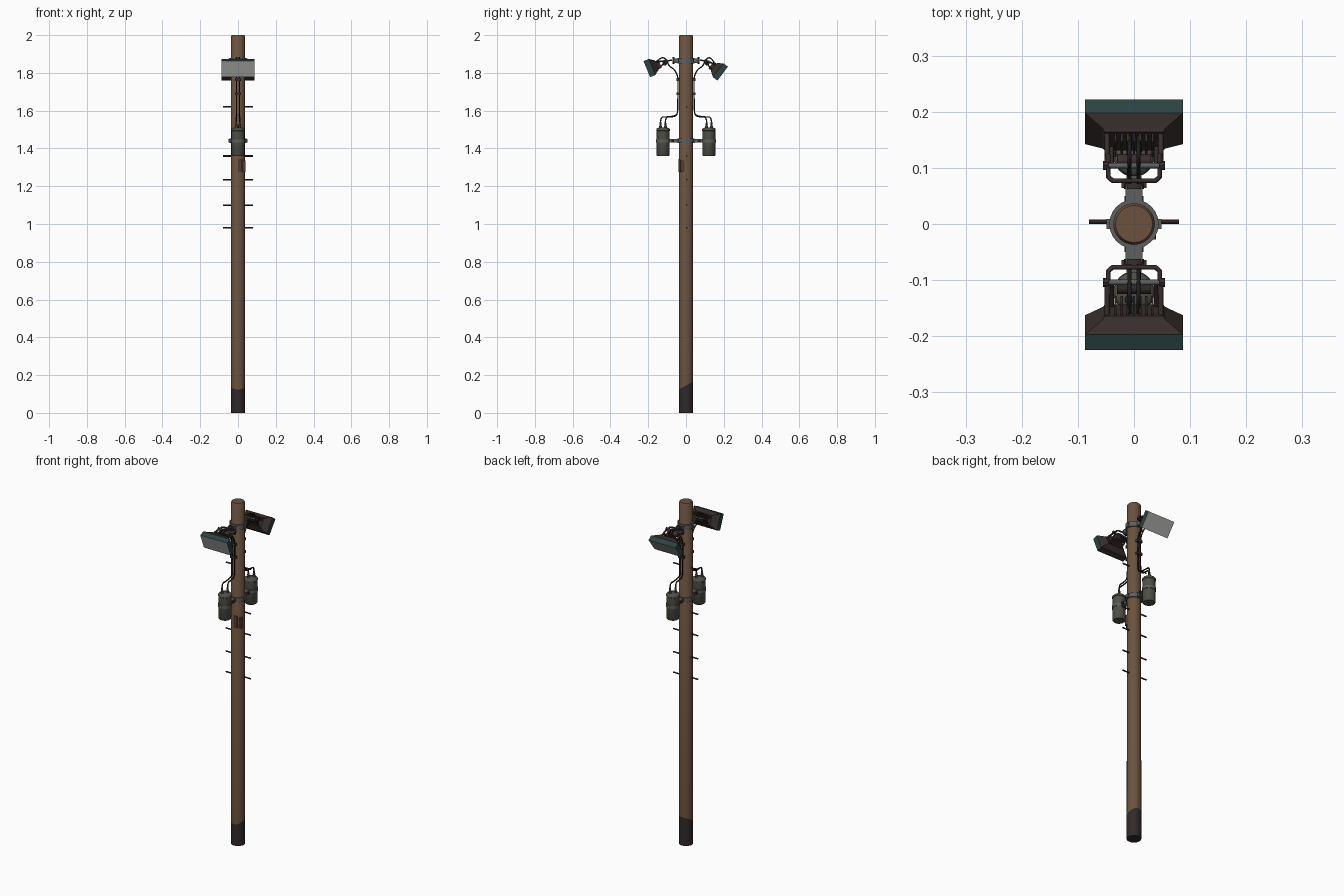
import bpy, bmesh, math
from mathutils import Matrix, Vector

if "Cube" in bpy.data.objects:
    bpy.data.objects.remove(bpy.data.objects["Cube"])


def material(name, rgb):
    m = bpy.data.materials.new(name)
    m.diffuse_color = (*rgb, 1)
    m.use_nodes = True
    m.node_tree.nodes["Principled BSDF"].inputs["Base Color"].default_value = m.diffuse_color
    return m


WOOD = material("brown wood", (0.15, 0.085, 0.048))
TAR = material("tarred base", (0.03, 0.023, 0.022))
TEAL = material("faded teal paint", (0.025, 0.055, 0.055))
RUST = material("dark rusty metal", (0.04, 0.028, 0.026))
GLASS = material("pale lamp glass", (0.42, 0.43, 0.41))
CAN = material("olive grey can", (0.082, 0.08, 0.062))
STEEL = material("grey steel", (0.11, 0.115, 0.115))
RUBBER = material("black rubber", (0.014, 0.013, 0.013))
BARK = material("worn wood", (0.08, 0.045, 0.028))

I = Matrix.Identity(4)


def finish(name, bm, mats, M=I, smooth=False):
    bm.transform(M)
    bmesh.ops.recalc_face_normals(bm, faces=bm.faces)
    me = bpy.data.meshes.new(name)
    bm.to_mesh(me)
    bm.free()
    for m in mats:
        me.materials.append(m)
    ob = bpy.data.objects.new(name, me)
    bpy.context.collection.objects.link(ob)
    if smooth:
        bpy.ops.object.select_all(action='DESELECT')
        bpy.context.view_layer.objects.active = ob
        ob.select_set(True)
        bpy.ops.object.shade_smooth_by_angle(angle=math.radians(40))
    return ob


def box(name, size, loc, mat, M=I):
    bm = bmesh.new()
    bmesh.ops.create_cube(bm, size=1, matrix=Matrix.Translation(loc) @ Matrix.Diagonal((*size, 1)))
    return finish(name, bm, [mat], M)


def rod(name, p0, p1, r, mat, M=I, n=10):
    p0, p1 = Vector(p0), Vector(p1)
    d = p1 - p0
    T = Matrix.Translation((p0 + p1) / 2) @ d.to_track_quat('Z', 'Y').to_matrix().to_4x4()
    bm = bmesh.new()
    bmesh.ops.create_cone(bm, cap_ends=True, segments=n, radius1=r, radius2=r, depth=d.length, matrix=T)
    return finish(name, bm, [mat], M, True)


def lathe(name, profile, mats, M=I, n=24, pick=None):
    """Revolve (radius, z) points and close both ends."""
    bm = bmesh.new()
    rings = [[bm.verts.new((r * math.cos(2 * math.pi * k / n), r * math.sin(2 * math.pi * k / n), z))
              for k in range(n)] for r, z in profile]
    for a, b in zip(rings, rings[1:]):
        for k in range(n):
            bm.faces.new((a[k], a[(k + 1) % n], b[(k + 1) % n], b[k]))
    bm.faces.new(rings[0])
    bm.faces.new(rings[-1])
    if pick:
        pick(bm)
    return finish(name, bm, mats, M, True)


def hoop(name, r0, r1, z0, z1, mat, M=I):
    """Hollow band."""
    bm = bmesh.new()
    n = 24
    sec = [(r0, z0), (r1, z0), (r1, z1), (r0, z1)]
    rings = [[bm.verts.new((r * math.cos(2 * math.pi * k / n), r * math.sin(2 * math.pi * k / n), z))
              for r, z in sec] for k in range(n)]
    for k in range(n):
        a, b = rings[k], rings[(k + 1) % n]
        for j in range(4):
            bm.faces.new((a[j], a[(j + 1) % 4], b[(j + 1) % 4], b[j]))
    return finish(name, bm, [mat], M, True)


def tube(name, pts, r, mat, M=I, curved=True):
    cu = bpy.data.curves.new(name, 'CURVE')
    cu.dimensions = '3D'
    cu.bevel_depth, cu.bevel_resolution, cu.resolution_u = r, 1, 6
    cu.use_fill_caps = True
    sp = cu.splines.new('NURBS' if curved else 'POLY')
    sp.points.add(len(pts) - 1)
    for p, c in zip(sp.points, pts):
        p.co = (*c, 1)
    if curved:
        sp.order_u, sp.use_endpoint_u = 3, True
    cu.materials.append(mat)
    ob = bpy.data.objects.new(name, cu)
    ob.matrix_world = M
    bpy.context.collection.objects.link(ob)
    return ob


# Wooden pole with a slanted tar line near the ground
def tar_line(bm):
    no = Vector((0, -0.55, 1)).normalized()
    co = Vector((0, 0, 0.145))
    bmesh.ops.bisect_plane(bm, geom=bm.verts[:] + bm.edges[:] + bm.faces[:], plane_co=co, plane_no=no)
    for f in bm.faces:
        f.material_index = int((f.calc_center_median() - co).dot(no) < 0)


lathe("pole", [(0.038, 0), (0.037, 1.994), (0.033, 2.0)], [WOOD, TAR], pick=tar_line)

# Worn patches and climbing steps
box("worn_patch", (0.014, 0.02, 0.06), (0.032, -0.018, 1.305), BARK)
box("worn_patch", (0.02, 0.01, 0.07), (0.01, -0.035, 1.31), BARK)
for z in (0.98, 1.10, 1.235, 1.36, 1.62):
    rod("climbing_step", (-0.08, 0.004, z), (0.08, 0.004, z), 0.004, RUST, n=8)

# Pole bands for the lamps and the transformers
for z, h in ((1.865, 0.014), (1.44, 0.012)):
    hoop("pole_band", 0.035, 0.044, z - h, z + h, STEEL)
    for s in (-1, 1):
        box("band_ear", (0.012, 0.018, h * 1.6), (s * 0.043, 0, z), STEEL)


def lamp_body(M):
    # Tapered housing: teal shell with rusty back and underside
    secs = [(-0.000, 0.087, 0.046), (0.030, 0.087, 0.046), (0.052, 0.056, 0.030), (0.058, 0.052, 0.027)]
    bm = bmesh.new()
    rings = [[bm.verts.new((sx * w, y, sz * h)) for sx, sz in ((-1, -1), (1, -1), (1, 1), (-1, 1))]
             for y, w, h in secs]
    for i, (a, b) in enumerate(zip(rings, rings[1:])):
        for j in range(4):
            f = bm.faces.new((a[j], a[(j + 1) % 4], b[(j + 1) % 4], b[j]))
            f.material_index = int(i > 0 or j == 0)
    front = bm.faces.new(rings[0])
    bm.faces.new(rings[-1]).material_index = 1
    bmesh.ops.inset_region(bm, faces=[front], thickness=0.008, depth=-0.002)
    front.material_index = 2
    finish("lamp_housing", bm, [TEAL, RUST, GLASS], M)
    # Cooling fins on the back
    for k in range(-3, 4):
        box("cooling_fin", (0.004, 0.02, 0.046), (k * 0.011, 0.066, 0), RUST, M)


def side_set(turn, y, z, tilt):
    R = Matrix.Rotation(turn, 4, 'Z')
    L = R @ Matrix.Translation((0, -y, z)) @ Matrix.Rotation(tilt, 4, 'X')
    lamp_body(L)

    # Arm from the band to the lamp yoke
    box("arm_block", (0.03, 0.03, 0.024), (0, -0.053, 1.865), STEEL, R)
    rod("arm_collar", (0, -0.062, 1.865), (0, -0.072, 1.865), 0.018, RUST, R, 12)
    tube("yoke", [(-0.046, -0.125, 1.862), (-0.046, -0.084, 1.866), (-0.038, -0.077, 1.866),
                  (0.038, -0.077, 1.866), (0.046, -0.084, 1.866), (0.046, -0.125, 1.862)],
         0.0045, RUST, R, False)
    rod("yoke_bar", (-0.054, -0.104, 1.864), (0.054, -0.104, 1.864), 0.005, STEEL, R)
    rod("knuckle", (-0.03, -0.112, 1.852), (0.03, -0.112, 1.852), 0.013, RUST, R, 14)
    back = R.inverted() @ L
    for s in (-1, 1):
        rod("yoke_bolt", (s * 0.045, -0.104, 1.864), (s * 0.055, -0.104, 1.864), 0.008, RUST, R, 8)
        tube("lamp_strut", [(s * 0.048, -0.104, 1.864), back @ Vector((s * 0.048, 0.05, 0.02))],
             0.005, RUST, R, False)
        tube("lamp_strut", [(s * 0.04, -0.104, 1.86), back @ Vector((s * 0.04, 0.056, -0.02))],
             0.004, RUST, R, False)

    # Transformer can with rim, band and bracket
    T = R @ Matrix.Translation((0, -0.121, 0))
    lathe("transformer_can", [(0.031, 1.36), (0.034, 1.364), (0.034, 1.492), (0.036, 1.494),
                              (0.036, 1.502), (0.031, 1.508), (0.012, 1.512)], [CAN], T)
    hoop("transformer_band", 0.033, 0.037, 1.432, 1.448, STEEL, T)
    box("transformer_bracket", (0.026, 0.05, 0.018), (0, -0.062, 1.44), STEEL, R)
    for s in (-1, 1):
        box("bracket_bolt", (0.01, 0.012, 0.012), (s * 0.017, -0.07, 1.44), RUST, R)

    # Terminals and the cables climbing to the lamp
    for s, ty in ((-1, -0.135), (1, -0.109)):
        B = R @ Matrix.Translation((s * 0.009, ty, 0))
        lathe("terminal", [(0.008, 1.505), (0.008, 1.518), (0.005, 1.521), (0.007, 1.526),
                           (0.005, 1.53), (0.004, 1.543)], [CAN], B, 10)
        x = s * 0.008
        tube("cable", [(s * 0.009, ty, 1.535), (s * 0.009, ty, 1.567), (x, ty + 0.03, 1.566),
                       (x, -0.05, 1.573), (x, -0.043, 1.60), (x, -0.043, 1.70), (x, -0.041, 1.78),
                       (x, -0.062, 1.82), (x, -0.09, 1.835), (x, -0.105, 1.875),
                       (x, -0.135, 1.885), back @ Vector((x, 0.05, 0.01))], 0.0038, RUBBER, R)
    for cz in (1.69, 1.765):
        box("cable_clip", (0.034, 0.016, 0.014), (0, -0.042, cz), RUST, R)


side_set(0, 0.2075, 1.820, math.radians(22))
side_set(math.pi, 0.194, 1.796, math.radians(37))
